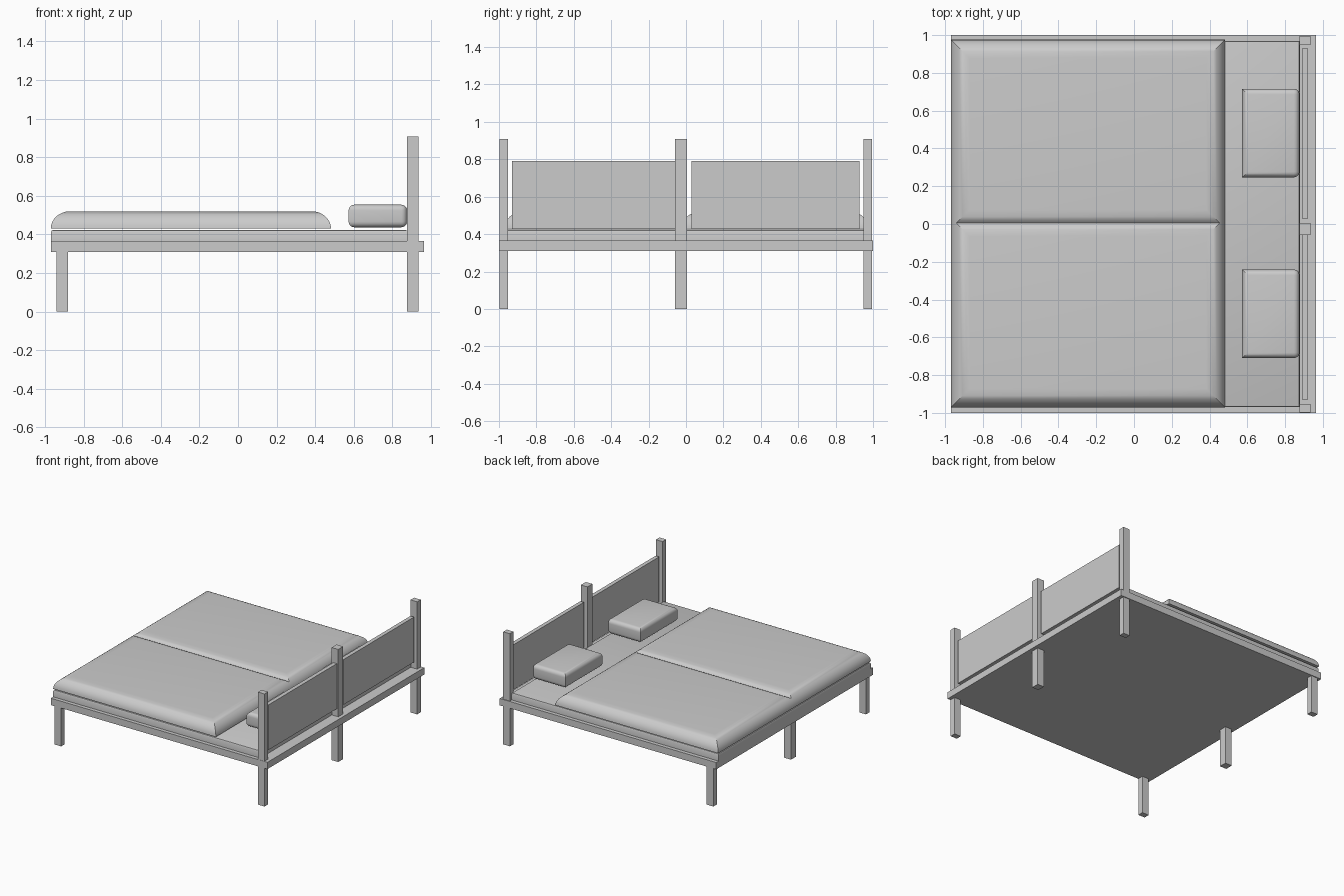
import bpy, bmesh, math

cube = bpy.data.objects.get("Cube")
if cube:
    bpy.data.objects.remove(cube, do_unlink=True)

grey = bpy.data.materials.new("plain_grey")
grey.use_nodes = True
tone = (0.6, 0.6, 0.6, 1)
grey.diffuse_color = tone
grey.node_tree.nodes["Principled BSDF"].inputs["Base Color"].default_value = tone


def finish(name, bm, smooth=False):
    bmesh.ops.recalc_face_normals(bm, faces=bm.faces)
    mesh = bpy.data.meshes.new(name)
    bm.to_mesh(mesh)
    bm.free()
    mesh.materials.append(grey)
    obj = bpy.data.objects.new(name, mesh)
    bpy.context.collection.objects.link(obj)
    if smooth:
        bpy.ops.object.select_all(action='DESELECT')
        obj.select_set(True)
        bpy.context.view_layer.objects.active = obj
        bpy.ops.object.shade_smooth_by_angle(angle=math.radians(35))
    return obj


def box_mesh(x, y, z):
    bm = bmesh.new()
    bmesh.ops.create_cube(bm, size=1)
    for v in bm.verts:
        for i, (lo, hi) in enumerate((x, y, z)):
            v.co[i] = hi if v.co[i] > 0 else lo
    return bm


def box(name, x, y, z):
    return finish(name, box_mesh(x, y, z))


def quilt(name, x, y, z, inset, steps=8):
    """Square-cornered cover whose top edges roll over with mitred corners."""
    bm = bmesh.new()
    rings = []
    for i in range(steps + 1):
        a = math.pi / 2 * i / steps
        d = inset * (1 - math.cos(a))
        h = z[0] + (z[1] - z[0]) * math.sin(a)
        corners = ((x[0] + d, y[0] + d), (x[1] - d, y[0] + d),
                   (x[1] - d, y[1] - d), (x[0] + d, y[1] - d))
        rings.append([bm.verts.new((px, py, h)) for px, py in corners])
    for low, high in zip(rings, rings[1:]):
        for k in range(4):
            n = (k + 1) % 4
            bm.faces.new((low[k], low[n], high[n], high[k]))
    bm.faces.new(rings[0][::-1])
    bm.faces.new(rings[-1])
    return finish(name, bm, smooth=True)


# Bed base
box("platform", (-0.97, 0.963), (-1, 1), (0.31, 0.365))

# Mattress with a small chamfer around the top
bm = box_mesh((-0.97, 0.878), (-0.97, 0.97), (0.365, 0.424))
top_edges = [e for e in bm.edges if all(v.co.z > 0.4 for v in e.verts)]
bmesh.ops.bevel(bm, geom=top_edges, offset=0.014, segments=2, profile=0.5,
                affect='EDGES')
finish("mattress", bm, smooth=True)

# Legs and headboard posts
rows = {"right": (-0.998, -0.952), "middle": (-0.058, 0.005), "left": (0.948, 0.994)}
for side, y in rows.items():
    box("foot_leg_" + side, (-0.94, -0.88), y, (0, 0.31))
    box("head_leg_" + side, (0.876, 0.935), y, (0, 0.31))
    box("head_post_" + side, (0.876, 0.935), y, (0.365, 0.908))

# Headboard panels
for side, y in (("right", (-0.93, -0.03)), ("left", (0.03, 0.928))):
    box("headboard_panel_" + side, (0.89, 0.922), y, (0.426, 0.79))

# Two overlapping quilts meeting in a soft seam
quilt("quilt_right", (-0.97, 0.482), (-0.971, 0.033), (0.43, 0.52), 0.1)
quilt("quilt_left", (-0.97, 0.482), (-0.024, 0.976), (0.43, 0.52), 0.1)

# Pillows with rounded edges
for side, y in (("right", (-0.71, -0.241)), ("left", (0.247, 0.716))):
    bm = box_mesh((0.573, 0.876), y, (0.437, 0.554))
    edges = [e for e in bm.edges
             if not (all(v.co.x < 0.6 for v in e.verts)
                     and abs(e.verts[0].co.z - e.verts[1].co.z) > 0.05)]
    bmesh.ops.bevel(bm, geom=edges, offset=0.03, segments=5, profile=0.5,
                    affect='EDGES')
    finish("pillow_" + side, bm, smooth=True)
